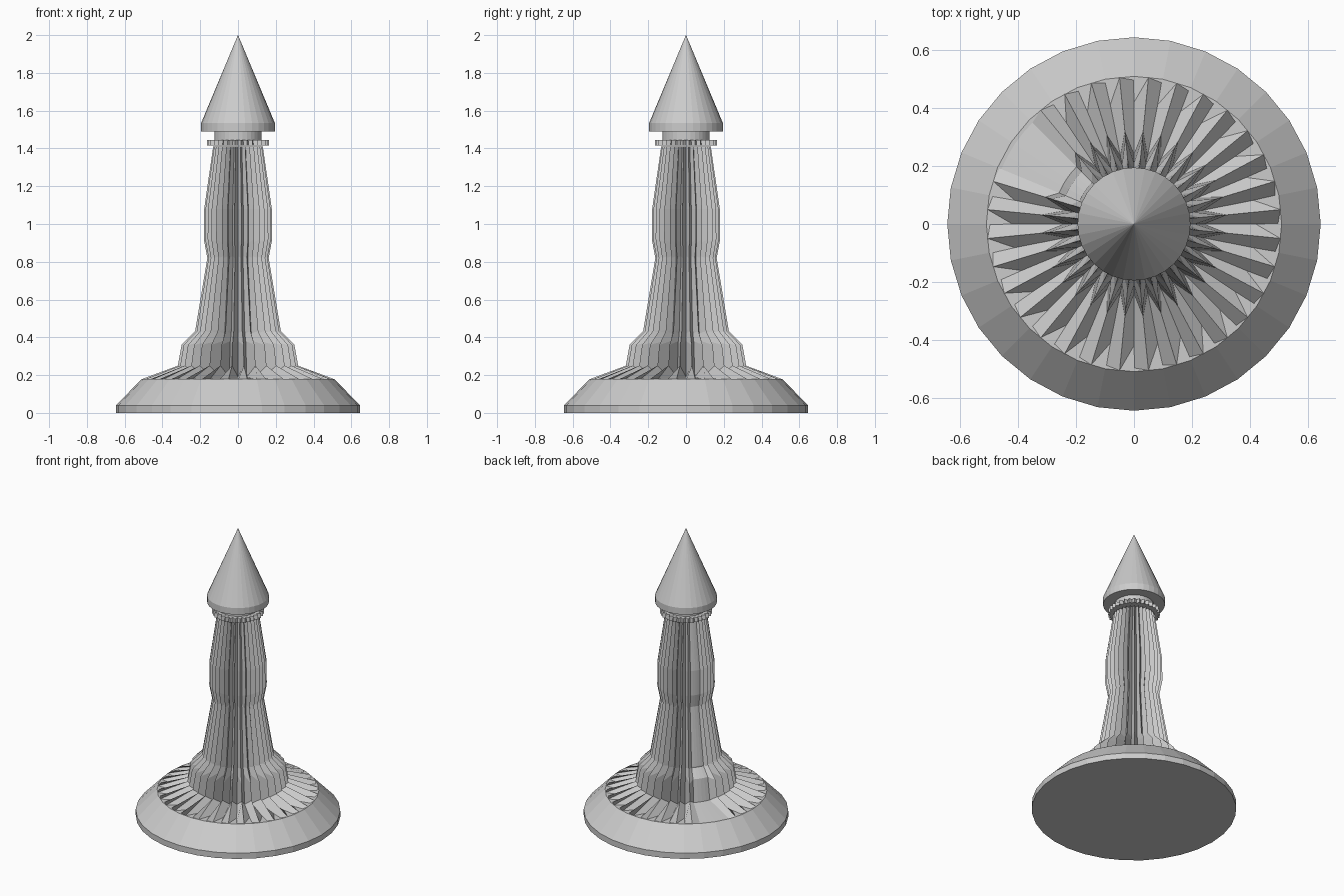
import bpy, bmesh, math

if "Cube" in bpy.data.objects:
    bpy.data.objects.remove(bpy.data.objects["Cube"])

SIDES = 32
GAP = range(24, 29)   # half-steps of the column that are left plain


def ring_mesh(name, rings):
    """Skin a stack of rings; each ring is a list of (radius, z) around the axis."""
    bm = bmesh.new()
    n = len(rings[0])
    loops = []
    for ring in rings:
        loop = []
        for i, (r, z) in enumerate(ring):
            a = 2 * math.pi * i / n
            loop.append(bm.verts.new((r * math.cos(a), r * math.sin(a), z)))
        loops.append(loop)
    for lo, hi in zip(loops, loops[1:]):
        for i in range(n):
            j = (i + 1) % n
            bm.faces.new((lo[i], lo[j], hi[j], hi[i]))
    bm.faces.new(loops[0][::-1])
    bm.faces.new(loops[-1])
    bmesh.ops.remove_doubles(bm, verts=bm.verts, dist=1e-5)
    bmesh.ops.recalc_face_normals(bm, faces=bm.faces)
    me = bpy.data.meshes.new(name)
    bm.to_mesh(me)
    bm.free()
    ob = bpy.data.objects.new(name, me)
    bpy.context.collection.objects.link(ob)
    return ob


def lathe(name, profile):
    return ring_mesh(name, [[p] * SIDES for p in profile])


def pleated(name, profile, gap=()):
    """Profile rows: ridge radius, ridge z, valley radius, valley z."""
    rings = []
    for R, zr, r, zv in profile:
        ring = []
        for i in range(SIDES * 2):
            if i in gap:
                ring.append(((R + r) / 2, (zr + zv) / 2))
            else:
                ring.append((R, zr) if i % 2 else (r, zv))
        rings.append(ring)
    return ring_mesh(name, rings)


# Wide foot with bevelled rim
lathe("foot", [(0.645, 0), (0.645, 0.04), (0.51, 0.18)])

# Pleated column: skirt, shoulder, lower shaft, bulged upper shaft
pleated("pleated_column", [
    (0.508, 0.18, 0.51, 0.175),
    (0.32, 0.25, 0.24, 0.19),
    (0.30, 0.36, 0.21, 0.38),
    (0.225, 0.435, 0.185, 0.42),
    (0.23, 0.42, 0.18, 0.45),
    (0.163, 0.82, 0.135, 0.83),
    (0.182, 0.92, 0.145, 0.90),
    (0.18, 1.08, 0.145, 1.08),
    (0.132, 1.41, 0.105, 1.41),
], GAP)

# Toothed collar
pleated("collar", [(0.165, 1.415, 0.15, 1.415), (0.165, 1.445, 0.14, 1.445)])

# Neck and conical cap
lathe("neck", [(0.125, 1.44), (0.125, 1.50)])
lathe("cap", [(0.195, 1.49), (0.195, 1.535), (0.0005, 2.0)])
